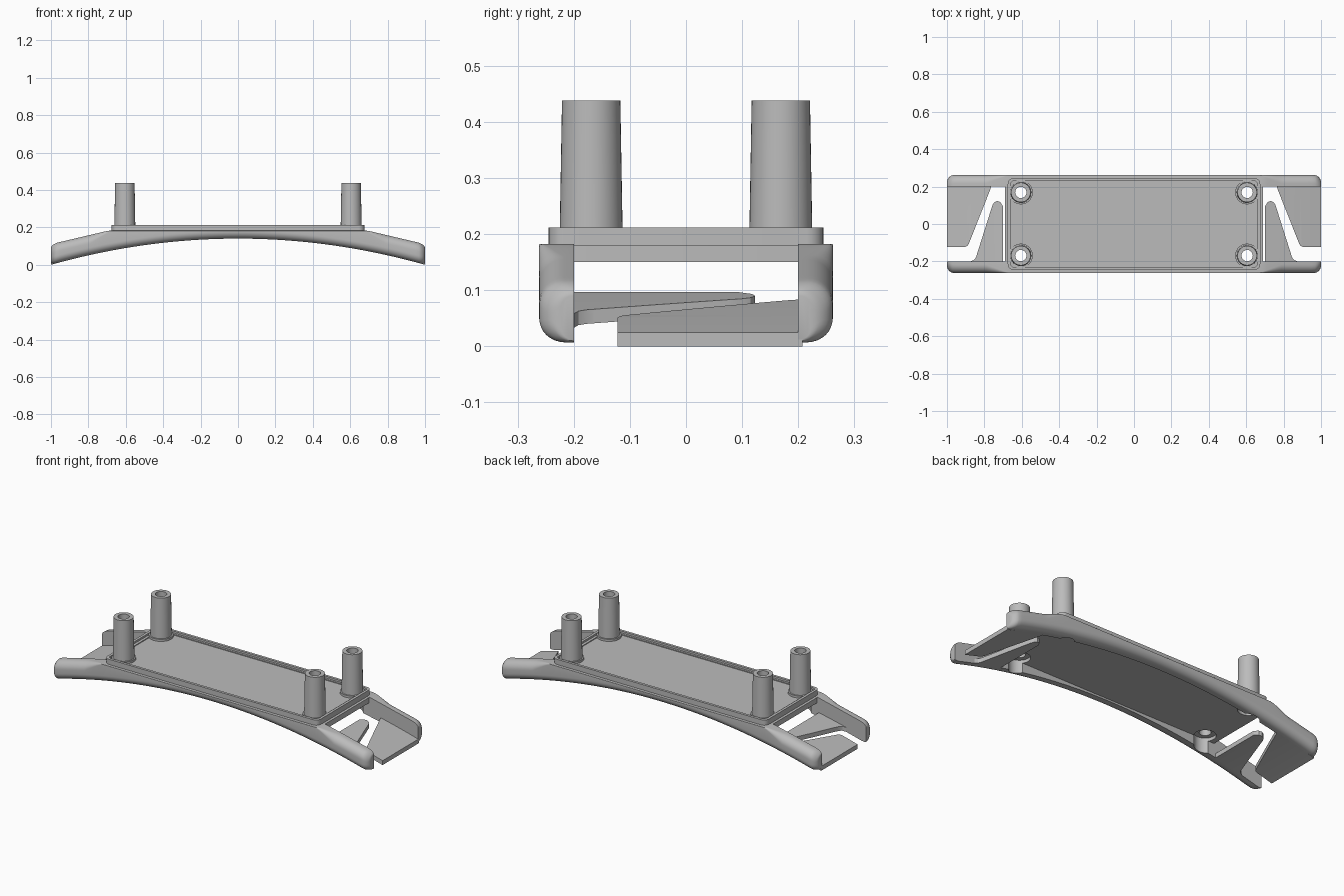
import bpy, bmesh, math
from mathutils import Vector

cube = bpy.data.objects.get("Cube")
if cube:
    bpy.data.objects.remove(cube, do_unlink=True)

grey = bpy.data.materials.new("plain grey")
grey.use_nodes = True
colour = (0.5, 0.5, 0.5, 1)
grey.diffuse_color = colour
grey.node_tree.nodes["Principled BSDF"].inputs["Base Color"].default_value = colour

POST_X, POST_Y = 0.605, 0.169
INNER, OUTER = 0.2, 0.262
END_R = 0.04


def underside(x):
    return 0.14 * (1 - x * x)


def finish(name, bm):
    bmesh.ops.recalc_face_normals(bm, faces=bm.faces)
    mesh = bpy.data.meshes.new(name)
    bm.to_mesh(mesh)
    bm.free()
    mesh.materials.append(grey)
    ob = bpy.data.objects.new(name, mesh)
    bpy.context.collection.objects.link(ob)
    return ob


def loft(bm, rings, closed=False):
    loops = [[bm.verts.new(p) for p in ring] for ring in rings]
    n = len(loops[0])
    pairs = list(zip(loops, loops[1:]))
    if closed:
        pairs.append((loops[-1], loops[0]))
    else:
        bm.faces.new(loops[0])
        bm.faces.new(loops[-1])
    for a, b in pairs:
        for i in range(n):
            j = (i + 1) % n
            bm.faces.new((a[i], a[j], b[j], b[i]))


def lathe(bm, profile, cx, cy, n=40):
    turns = [2 * math.pi * i / n for i in range(n)]
    loft(bm, [[(cx + r * math.cos(a), cy + r * math.sin(a), z) for a in turns]
              for r, z in profile])


def rounded_rect(hx, hy, r, z):
    pts = []
    for k, (sx, sy) in enumerate(((1, 1), (-1, 1), (-1, -1), (1, -1))):
        for i in range(7):
            a = math.pi / 2 * (k + i / 6)
            pts.append((sx * (hx - r) + r * math.cos(a), sy * (hy - r) + r * math.sin(a), z))
    return pts


# Side rails: rounded sections swept along the arched underside
def rail_section(x, s):
    ax = abs(x)
    d = max(0, ax - 1 + END_R)
    inset = END_R - math.sqrt(END_R ** 2 - min(d, END_R) ** 2)
    yo = OUTER - inset
    top = min(0.182, 0.115 + (0.98 - ax) * 0.235) - inset * 0.5
    bottom = underside(x) + inset * 0.3
    fade = min(1, max(0.02, (ax - 0.67) / 0.12))
    limit = yo - INNER - 0.002
    rt = min(0.045 * fade, limit)
    rb = min(0.04, limit)
    pts = [(x, s * INNER, top), (x, s * INNER, bottom)]
    for i in range(9):
        a = math.pi / 2 * i / 8
        pts.append((x, s * (yo - rb + rb * math.sin(a)), bottom + rb - rb * math.cos(a)))
    for i in range(9):
        a = math.pi / 2 * i / 8
        pts.append((x, s * (yo - rt + rt * math.cos(a)), top - rt + rt * math.sin(a)))
    return pts


half = [0.04 * i for i in range(1, 17)] + [0.67 + 0.02 * i for i in range(15)]
half += [1 - END_R + END_R * math.sin(math.pi / 2 * i / 8) for i in range(1, 9)]
stations = [-x for x in reversed(half)] + [0] + half
rails = []
for name, s in (("front_rail", -1), ("back_rail", 1)):
    bm = bmesh.new()
    loft(bm, [rail_section(x, s) for x in stations])
    rails.append(finish(name, bm))

# Deck: slab between the rails, with a lipped tray on top
bm = bmesh.new()
loft(bm, [rounded_rect(0.69, 0.203, 0.002, z) for z in (0.15, 0.181)])
slab = finish("deck_slab", bm)

bm = bmesh.new()
loft(bm, [rounded_rect(0.675, 0.245, 0.03, 0.175),
          rounded_rect(0.675, 0.245, 0.03, 0.212),
          rounded_rect(0.66, 0.23, 0.018, 0.212),
          rounded_rect(0.66, 0.23, 0.018, 0.201),
          rounded_rect(0.645, 0.218, 0.015, 0.201),
          rounded_rect(0.645, 0.218, 0.015, 0.196)])
tray = finish("deck_tray", bm)

# Four tapered posts with collars, and the stepped screw bores below them
posts = []
corners = [(sx * POST_X, sy * POST_Y) for sx in (-1, 1) for sy in (-1, 1)]
cutter_bm = bmesh.new()
for i, (x, y) in enumerate(corners):
    bm = bmesh.new()
    lathe(bm, [(0.064, 0.19), (0.064, 0.208), (0.056, 0.208), (0.052, 0.438)], x, y)
    posts.append(finish("post_%d" % (i + 1), bm))
    lathe(cutter_bm, [(0.056, -0.1), (0.056, 0.168), (0.03, 0.168), (0.03, 0.6)], x, y)
cutter = finish("bore_cutter", cutter_bm)
cutter.hide_render = True

for ob in rails + [slab, tray] + posts:
    mod = ob.modifiers.new("bores", "BOOLEAN")
    mod.operation = "DIFFERENCE"
    mod.solver = "EXACT"
    mod.object = cutter
    bpy.context.view_layer.objects.active = ob
    bpy.ops.object.modifier_apply(modifier=mod.name)
bpy.data.objects.remove(cutter, do_unlink=True)


# Curved end webs, separated by a slanted slot
def web(name, outline, side):
    bm = bmesh.new()
    bm.faces.new([bm.verts.new((side * x, y, 0)) for x, y in outline])
    for i in range(12):
        geom = bm.verts[:] + bm.edges[:] + bm.faces[:]
        bmesh.ops.bisect_plane(bm, geom=geom, plane_co=(side * (0.715 + 0.025 * i), 0, 0),
                               plane_no=(1, 0, 0))
    res = bmesh.ops.extrude_face_region(bm, geom=bm.faces[:])
    for v in res["geom"]:
        if isinstance(v, bmesh.types.BMVert):
            v.co.z = 0.025
    for v in bm.verts:
        v.co += Vector((0, 0, underside(v.co.x)))
    return finish(name, bm)


outer_web = [(1, 0.208), (0.762, 0.208), (0.768, 0.185), (0.883, -0.105),
             (0.89, -0.117), (0.902, -0.122), (1, -0.122)]
inner_web = [(0.7, -0.208), (0.875, -0.208), (0.872, -0.199), (0.855, -0.192),
             (0.845, -0.178), (0.757, 0.1), (0.748, 0.115), (0.732, 0.123),
             (0.716, 0.118), (0.7, 0.095)]
webs = []
for label, side in (("left", 1), ("right", -1)):
    webs.append(web(label + "_outer_web", outer_web, side))
    webs.append(web(label + "_inner_web", inner_web, side))

# Smooth rounded surfaces while keeping hard edges
bpy.ops.object.select_all(action="DESELECT")
for ob in rails + [slab, tray] + posts + webs:
    ob.select_set(True)
    bpy.context.view_layer.objects.active = ob
bpy.ops.object.shade_smooth_by_angle(angle=math.radians(30))
